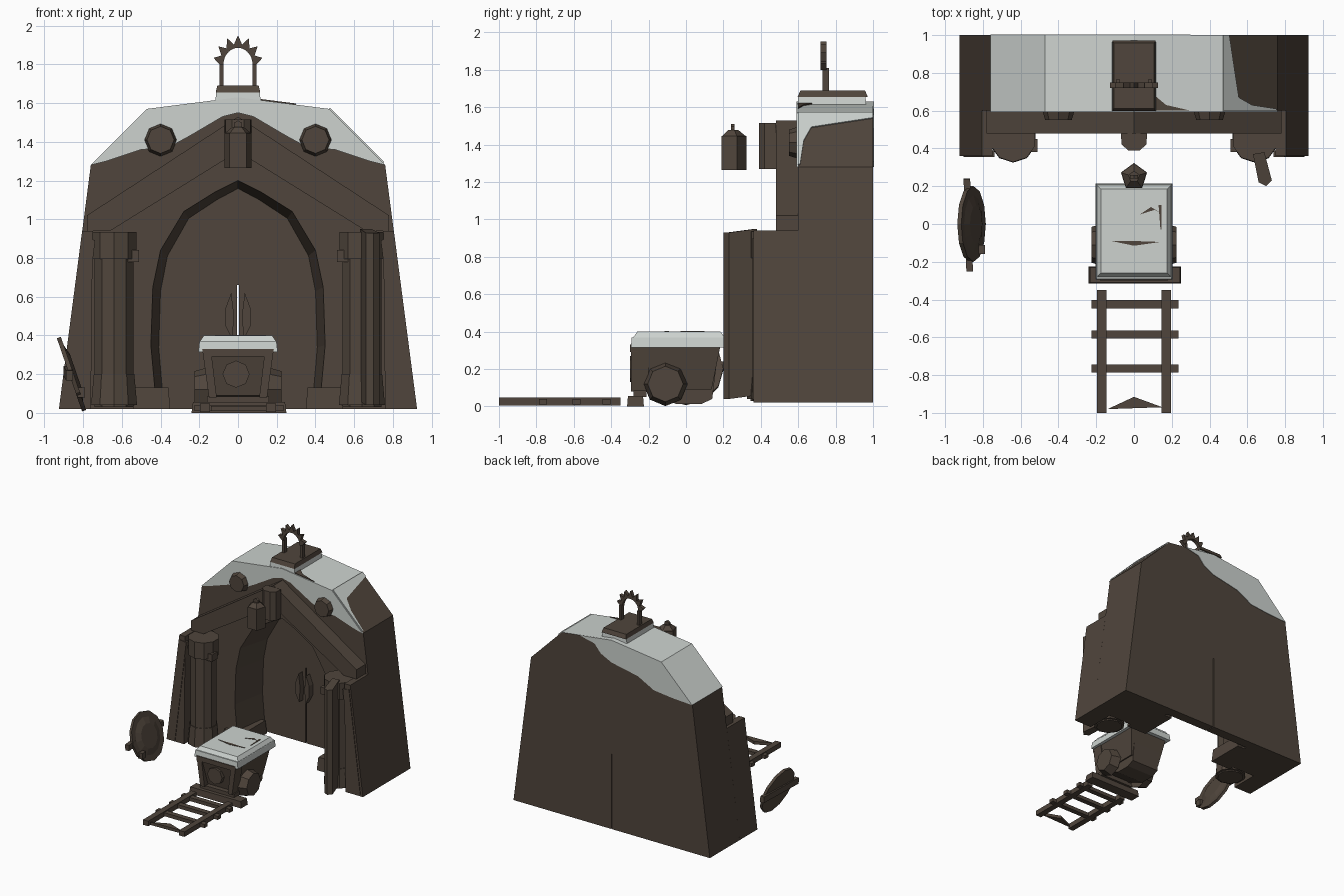
import bpy, bmesh, math
from math import sin, cos, pi, radians
from mathutils import Vector, Matrix, Euler

old = bpy.data.objects.get("Cube")
if old:
    bpy.data.objects.remove(old)


def material(name, rgb):
    m = bpy.data.materials.new(name)
    m.use_nodes = True
    m.diffuse_color = (*rgb, 1)
    m.node_tree.nodes["Principled BSDF"].inputs["Base Color"].default_value = (*rgb, 1)
    return m


BROWN = material("weathered brown", (0.08, 0.06, 0.045))
SNOW = material("snow", (0.61, 0.65, 0.625))


def finish(name, bm, mat):
    bmesh.ops.recalc_face_normals(bm, faces=bm.faces)
    me = bpy.data.meshes.new(name)
    bm.to_mesh(me)
    bm.free()
    me.materials.append(mat)
    ob = bpy.data.objects.new(name, me)
    bpy.context.collection.objects.link(ob)
    return ob


def extrude(name, pts, vec, mat=BROWN):
    """Flat polygon pushed along a vector."""
    bm = bmesh.new()
    face = bm.faces.new([bm.verts.new(p) for p in pts])
    new = bmesh.ops.extrude_face_region(bm, geom=[face], use_keep_orig=True)["geom"]
    bmesh.ops.translate(bm, vec=vec, verts=[g for g in new if isinstance(g, bmesh.types.BMVert)])
    return finish(name, bm, mat)


def slab(name, outline, y0, y1, mat=BROWN):
    return extrude(name, [(x, y0, z) for x, z in outline], (0, y1 - y0, 0), mat)


def box(name, lo, hi, mat=BROWN, taper=(1, 1), rot=(0, 0, 0)):
    """Box between two corners; taper scales its top."""
    lo, hi = Vector(lo), Vector(hi)
    size, mid = hi - lo, (lo + hi) / 2
    bm = bmesh.new()
    bmesh.ops.create_cube(bm, size=1)
    for v in bm.verts:
        if v.co.z > 0:
            v.co.x *= taper[0]
            v.co.y *= taper[1]
    bm.transform(Matrix.Translation(mid) @ Euler(rot).to_matrix().to_4x4() @ Matrix.Diagonal((*size, 1)))
    return finish(name, bm, mat)


def drum(name, at, r, depth, sides=10, rot=(0, 0, 0), r2=None):
    bm = bmesh.new()
    bmesh.ops.create_cone(bm, cap_ends=True, segments=sides, radius1=r,
                          radius2=r if r2 is None else r2, depth=depth)
    bm.transform(Matrix.Translation(at) @ Euler(rot).to_matrix().to_4x4())
    return finish(name, bm, BROWN)


SIDES = (("left", 1), ("right", -1))
DOOR_Y = 0.915

# Pointed arch opening, traced from one foot to the other
arch = [(0.42, 0.02), (0.45, 0.35), (0.44, 0.65), (0.4, 0.84), (0.28, 1.04), (0.12, 1.14)]
arch = arch + [(0, 1.2)] + [(-x, z) for x, z in reversed(arch)]

# Hall: back slab with the slit between the doors, then the wall around the arch
shell = [(0.925, 0.02), (0.76, 1.28), (0.47, 1.57), (0, 1.63)]
shell = shell + [(-x, z) for x, z in reversed(shell[:-1])]
slit = [(-0.004, 0.02), (-0.004, 0.66), (0.004, 0.66), (0.004, 0.02)]
hall = [slab("hall_back", shell + slit, DOOR_Y, 1.0),
        slab("hall_front", shell + arch[::-1], 0.6, DOOR_Y)]
for ob in hall:
    ob.data.materials.append(SNOW)
    for p in ob.data.polygons:
        if p.normal.z > 0.3 and p.center.z > 1.3 and p.center.x < 0.5:
            p.material_index = 1

# Splayed reveal narrowing toward the doors
bm = bmesh.new()
front = [bm.verts.new((x, 0.6, z)) for x, z in arch]
back = [bm.verts.new((x * 0.91, DOOR_Y, 0.02 + (z - 0.02) * 0.965)) for x, z in arch]
for i in range(len(arch) - 1):
    bm.faces.new((front[i], front[i + 1], back[i + 1], back[i]))
finish("arch_reveal", bm, BROWN)

# Snow lying over the front and back edges of the walls
drift = [(0, 1.63), (0.47, 1.57), (0.76, 1.28), (0.68, 1.3), (0.5, 1.36), (0.36, 1.37),
         (0.25, 1.43), (0.08, 1.53), (0, 1.55)]
for side, s in SIDES:
    slab(side + "_front_snow", [(x * s, z) for x, z in drift], 0.592, 0.6, SNOW)
slab("back_snow", [(0.3, 1.59), (0.16, 1.56), (0.1, 1.49), (0, 1.44), (-0.25, 1.39),
                   (-0.4, 1.31), (-0.58, 1.29), (-0.76, 1.28), (-0.47, 1.57), (0, 1.63)],
     1.0, 1.004, SNOW)
# Snow on the upper part of the bare slope, and a bare patch on the roof
edge = [(1.57, 1.0), (1.54, 1.0), (1.51, 0.8), (1.49, 0.67), (1.42, 0.63), (1.29, 0.61),
        (1.29, 0.6), (1.57, 0.6)]
extrude("left_slope_snow", [(2.04 - z, y, z) for z, y in edge], (0.005, 0, 0.005), SNOW)
extrude("bare_roof_patch", [(x, y, 1.63 - x * 0.128) for x, y in
        [(0.11, 0.68), (0.11, 0.6), (0.3, 0.6), (0.17, 0.63)]], (0, 0, 0.006))

for side, s in SIDES:
    # Side pier following the slope of the hall
    slab(side + "_pier", [(s * x, z) for x, z in
         [(0.925, 0.02), (0.805, 0.94), (0.75, 0.94), (0.76, 0.02)]], 0.36, 0.6)
    box(side + "_pier_plank", (s * 0.82 - 0.03, 0.355, 0.03), (s * 0.82 + 0.03, 0.39, 0.9),
        rot=(0, radians(-7 * s), 0))
    # Gable beam
    slab(side + "_gable_beam", [(s * x, z) for x, z in
         [(0, 1.53), (0.78, 1.02), (0.78, 0.94), (0.66, 0.94), (0, 1.35)]], 0.48, 0.6)
    # Pillar with bands
    x = s * 0.64
    drum(side + "_pillar", (x, 0.45, 0.48), 0.105, 0.9)
    drum(side + "_pillar_cap", (x, 0.45, 0.865), 0.122, 0.14)
    drum(side + "_pillar_base", (x, 0.45, 0.12), 0.125, 0.16, r2=0.11)
    box(side + "_pillar_peg", (x - s * 0.07 - 0.06, 0.38, 0.78), (x - s * 0.07 + 0.06, 0.45, 0.84))
    # Foot stone, wall boss and door handle
    box(side + "_foot_stone", (s * 0.445 - 0.095, 0.56, 0.02), (s * 0.445 + 0.095, 0.89, 0.13),
        taper=(0.9, 0.95))
    drum(side + "_wall_boss", (s * 0.4, 0.58, 1.41), 0.088, 0.06, 8, (pi / 2, 0, 0), 0.07)
    slab(side + "_door_handle", [(s * a, z) for a, z in
         [(0.03, 0.38), (0.065, 0.45), (0.065, 0.54), (0.035, 0.62), (0.02, 0.5)]],
         DOOR_Y - 0.05, DOOR_Y)

# Board leaning by the left pillar
extrude("leaning_board", [(0.63, 0.37, 0.06), (0.66, 0.22, 0.04), (0.7, 0.2, 0.04),
                          (0.73, 0.23, 0.04), (0.69, 0.38, 0.06)], (0, 0, 0.89))

# Keystone on the gable
extrude("keystone", [(-0.07, 0.48, 1.27), (-0.065, 0.42, 1.27), (-0.03, 0.39, 1.27),
                     (0.03, 0.39, 1.27), (0.065, 0.42, 1.27), (0.07, 0.48, 1.27)], (0, 0, 0.245))

# Hanging lantern
drum("lantern", (0, 0.25, 1.355), 0.073, 0.18, 5)
drum("lantern_roof", (0, 0.25, 1.46), 0.073, 0.035, 5, r2=0.03)
drum("lantern_ring", (0, 0.25, 1.485), 0.025, 0.02, 6, (pi / 2, 0, 0))

# Roof plinth and spiked crest
box("plinth_snow", (-0.12, 0.595, 1.59), (0.12, 0.965, 1.66), SNOW, (0.93, 0.97))
box("plinth", (-0.115, 0.597, 1.655), (0.115, 0.972, 1.69), taper=(0.93, 0.92))
for side, s in SIDES:
    box(side + "_crest_post", (s * 0.085 - 0.01, 0.73, 1.68), (s * 0.085 + 0.01, 0.765, 1.81))
steps = 14
angles = [pi * i / steps for i in range(steps + 1)]
outer = [((0.13 if i % 2 else 0.095) * cos(a), 1.8 + (0.15 if i % 2 else 0.105) * sin(a))
         for i, a in enumerate(angles)]
ring = [(0.075 * cos(a), 1.8 + 0.085 * sin(a)) for a in angles]
slab("spiked_crest", outer + ring[::-1], 0.72, 0.75)

# Cart body with rounded underside
box("cart_body", (-0.18, -0.295, 0.33), (0.18, 0.185, 0.09), taper=(0.78, 0.8))
extrude("cart_chassis", [(-0.13, y, z) for y, z in
        [(-0.25, 0.2), (-0.24, 0.1), (-0.05, 0.012), (0.08, 0.012), (0.14, 0.04), (0.16, 0.2)]],
        (0.26, 0, 0))
# Snow load with bare streaks
box("cart_snow", (-0.205, -0.295, 0.315), (0.205, 0.215, 0.37), SNOW, (0.97, 0.98))
box("cart_snow_top", (-0.2, -0.285, 0.365), (0.2, 0.21, 0.4), SNOW, (0.88, 0.9))
for i, streak in enumerate([[(-0.12, -0.09), (0.0, -0.115), (0.14, -0.095), (0.0, -0.09)],
                            [(0.03, 0.05), (0.11, 0.075), (0.14, 0.06), (0.09, 0.09)],
                            [(0.13, 0.1), (0.145, 0.1), (0.145, -0.03), (0.14, -0.03)]]):
    extrude(f"cart_streak_{i + 1}", [(x, y, 0.398) for x, y in streak], (0, 0, 0.005))
# Cart trim, wheels and buffer
for side, s in SIDES:
    slab(side + "_cart_post", [(s * x, z) for x, z in
         [(0.11, 0.08), (0.15, 0.08), (0.185, 0.33), (0.14, 0.33)]], -0.295, -0.2)
    drum(side + "_wheel", (s * 0.185, -0.11, 0.12), 0.118, 0.08, 8, (0, s * pi / 2, 0), 0.095)
box("cart_top_rail", (-0.18, -0.3, 0.29), (0.18, -0.26, 0.33))
drum("cart_badge", (-0.01, -0.275, 0.2), 0.07, 0.05, 8, (pi / 2, 0, 0))
box("cart_buffer", (-0.24, -0.315, 0.0), (0.25, -0.225, 0.055), taper=(0.97, 0.9))
box("buffer_block", (-0.16, -0.28, 0.05), (0.16, -0.21, 0.085))

# Track
for side, s in SIDES:
    box(side + "_rail", (s * 0.17 - 0.025, -1.0, 0.005), (s * 0.17 + 0.025, -0.35, 0.048))
for i, y in enumerate((-0.425, -0.585, -0.765)):
    box(f"sleeper_{i + 1}", (-0.225, y - 0.022, 0.01), (0.235, y + 0.022, 0.04))
extrude("track_end_chip", [(-0.14, -0.98, 0.01), (0.0, -0.915, 0.01), (0.15, -0.97, 0.01)], (0, 0, 0.025))

# Round shield leaning on its own, with a bar across it
tilt = (0, radians(71), 0)
drum("round_shield", (-0.86, 0, 0.2), 0.2, 0.022, 12, tilt)
drum("shield_front", (-0.845, 0, 0.206), 0.17, 0.02, 12, tilt, 0.1)
box("shield_bar", (-0.895, -0.25, 0.18), (-0.86, 0.24, 0.23), rot=(0.05, 0, 0.03))
box("shield_peg", (-0.83, -0.16, 0.08), (-0.79, -0.11, 0.13))
